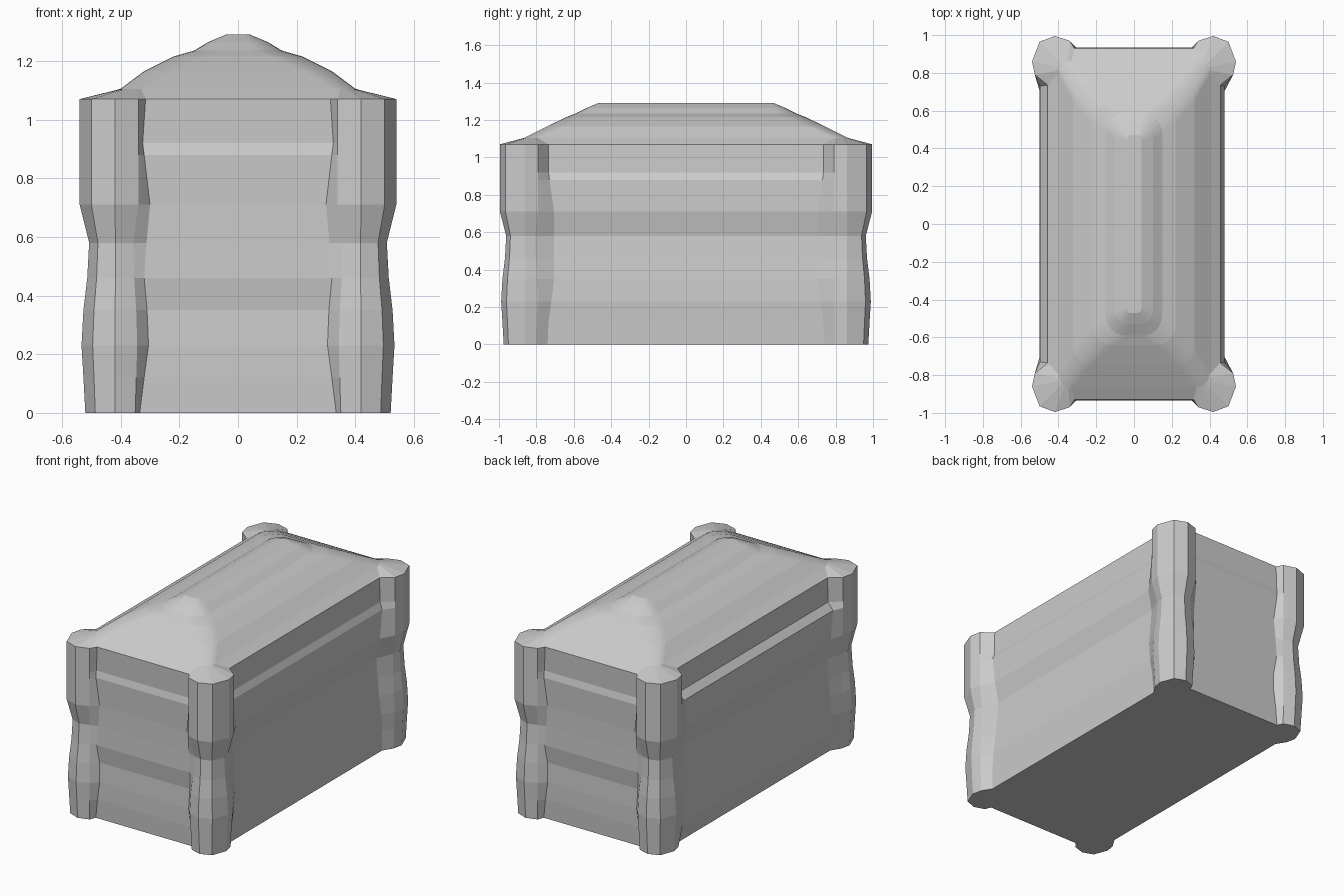
import bpy, bmesh
from math import sin, cos, pi

if "Cube" in bpy.data.objects:
    bpy.data.objects.remove(bpy.data.objects["Cube"])

# Corner post outline, from the end wall round to the side wall
POST = [(0.34, 0.97), (0.42, 0.995), (0.50, 0.965), (0.54, 0.86), (0.525, 0.79)]

# Wall rows: z, side wall x, end wall y, post junction x, junction y, post swell
ROWS = [
    (0.00, 0.470, 0.915, 0.335, 0.740, 0.97),
    (0.12, 0.475, 0.920, 0.320, 0.735, 0.98),
    (0.23, 0.480, 0.920, 0.305, 0.720, 0.99),
    (0.35, 0.475, 0.915, 0.310, 0.705, 0.98),
    (0.46, 0.465, 0.930, 0.320, 0.705, 0.96),
    (0.58, 0.455, 0.928, 0.312, 0.705, 0.95),
    (0.71, 0.480, 0.928, 0.300, 0.705, 1.00),
    (0.88, 0.478, 0.935, 0.320, 0.730, 1.00),
    (0.92, 0.460, 0.925, 0.325, 0.735, 1.00),
    (1.07, 0.457, 0.930, 0.315, 0.735, 1.00),
]

# Roof rows: z, half x, half y, corner rounding x, corner rounding y
ROOF = [
    (1.105, 0.400, 0.865, 0.07, 0.07),
    (1.165, 0.320, 0.745, 0.09, 0.09),
    (1.215, 0.220, 0.640, 0.10, 0.10),
    (1.235, 0.150, 0.590, 0.10, 0.11),
    (1.265, 0.100, 0.530, 0.07, 0.07),
    (1.290, 0.040, 0.470, 0.02, 0.03),
]


def mirror_ring(corner, z):
    """Mirror one corner into all four, in order round the plan."""
    back = corner[::-1]
    return ([(x, y, z) for x, y in corner] + [(x, -y, z) for x, y in back]
            + [(-x, -y, z) for x, y in corner] + [(-x, y, z) for x, y in back])


def wall_ring(row):
    z, wx, wy, jx, jy, s = row
    cx, cy = 0.41, 0.86
    swell = 1 - (1 - s) * 5
    post = [(cx + (x - cx) * swell, cy + (y - cy) * swell) for x, y in POST]
    ring = mirror_ring([(jx, wy)] + post + [(wx, jy)], z)
    # the left wall bulges a little more than the right
    if 0.1 < z < 0.9:
        ring = [(x - 0.02 if x < 0 and abs(y) < 0.75 else x, y, z)
                for x, y, z in ring]
    return ring


def roof_ring(row):
    z, hx, hy, rx, ry = row
    arc = [(hx - rx + rx * sin(i * pi / 12), hy - ry + ry * cos(i * pi / 12))
           for i in range(7)]
    return mirror_ring(arc, z)


def loft(name, rings, cap_bottom=False, cap_top=False):
    bm = bmesh.new()
    vs = [[bm.verts.new(p) for p in r] for r in rings]
    n = len(rings[0])
    for a, b in zip(vs, vs[1:]):
        for i in range(n):
            j = (i + 1) % n
            bm.faces.new((a[j], a[i], b[i], b[j]))
    if cap_bottom:
        bm.faces.new(vs[0])
    if cap_top:
        bm.faces.new(vs[-1][::-1])
    me = bpy.data.meshes.new(name)
    bm.to_mesh(me)
    bm.free()
    ob = bpy.data.objects.new(name, me)
    bpy.context.collection.objects.link(ob)
    return ob


# Block with its four corner posts
loft("walls_and_corner_posts", [wall_ring(r) for r in ROWS], cap_bottom=True)

# Hipped, rounded roof starting from the wall tops
loft("roof", [wall_ring(ROWS[-1])] + [roof_ring(r) for r in ROOF], cap_top=True)
